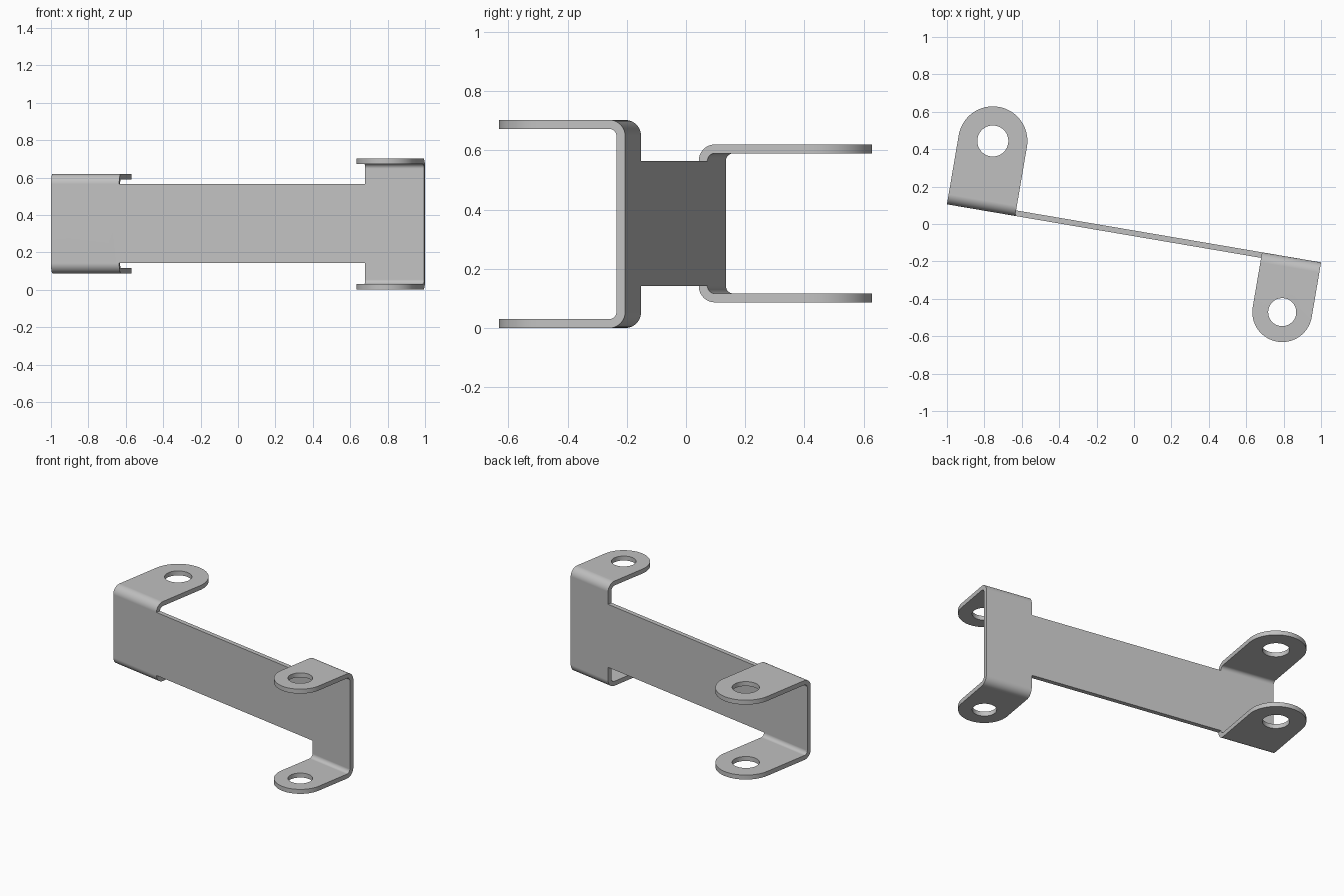
import bpy
import bmesh
from math import sin, cos, radians, pi
from mathutils import Vector

T = 0.03          # sheet thickness
HALF = 1.012      # half length of the folded link
BEND = 0.055      # outer bend radius

old = bpy.data.objects.get("Cube")
if old:
    bpy.data.objects.remove(old, do_unlink=True)

steel = bpy.data.materials.new("grey_steel")
steel.use_nodes = True
GREY = (0.53, 0.53, 0.53, 1)
steel.diffuse_color = GREY
steel.node_tree.nodes["Principled BSDF"].inputs["Base Color"].default_value = GREY


def prism(name, points, depth):
    """Solid made by sweeping a closed outline along a vector."""
    bm = bmesh.new()
    face = bm.faces.new([bm.verts.new(p) for p in points])
    swept = bmesh.ops.extrude_face_region(bm, geom=[face])["geom"]
    verts = [g for g in swept if isinstance(g, bmesh.types.BMVert)]
    bmesh.ops.translate(bm, verts=verts, vec=Vector(depth))
    bmesh.ops.recalc_face_normals(bm, faces=bm.faces)
    mesh = bpy.data.meshes.new(name)
    bm.to_mesh(mesh)
    bm.free()
    mesh.materials.append(steel)
    obj = bpy.data.objects.new(name, mesh)
    bpy.context.collection.objects.link(obj)
    return obj


def arc(cx, cy, r, start, end, n):
    angles = [radians(start + (end - start) * i / n) for i in range(n + 1)]
    return [(cx + r * cos(a), cy + r * sin(a)) for a in angles]


def combine(target, tool, operation):
    """Apply a boolean and discard the tool."""
    tool.hide_render = True
    mod = target.modifiers.new(operation, 'BOOLEAN')
    mod.operation = operation
    mod.solver = 'EXACT'
    mod.object = tool
    bpy.context.view_layer.objects.active = target
    bpy.ops.object.modifier_apply(modifier=mod.name)
    bpy.data.objects.remove(tool, do_unlink=True)


def clevis(name, side, x, radius, reach, hole, z0, z1):
    """U-shaped end with two rounded, drilled ears pointing to side * y."""
    far = reach + radius + 0.05
    b = BEND - T / 2
    inner = BEND - T
    section = [(far, z0)]
    section += arc(b, z0 + BEND, BEND, 270, 180, 10)
    section += arc(b, z1 - BEND, BEND, 180, 90, 10)
    section += [(far, z1), (far, z1 - T)]
    section += arc(b, z1 - BEND, inner, 90, 180, 10)
    section += arc(b, z0 + BEND, inner, 180, 270, 10)
    section += [(far, z0 + T)]
    wide = radius + 0.05
    body = prism(name, [(x - wide, side * y, z) for y, z in section], (2 * wide, 0, 0))

    # Rounded ear outline, then the pin hole
    outline = [(x + radius, -0.1)] + arc(x, reach, radius, 0, 180, 48) + [(x - radius, -0.1)]
    combine(body, prism("ear_cutter", [(px, side * y, -0.1) for px, y in outline], (0, 0, 1)), 'INTERSECT')
    circle = arc(x, side * reach, hole, 0, 360, 48)[:-1]
    combine(body, prism("hole_cutter", [(px, y, -0.1) for px, y in circle], (0, 0, 1)), 'DIFFERENCE')
    return body


# Two clevis ends facing opposite ways
right_end = clevis("right_clevis", 1, -HALF + 0.185, 0.185, 0.36, 0.083, 0.087, 0.62)
left_end = clevis("left_clevis", -1, HALF - 0.16, 0.16, 0.282, 0.075, 0.0, 0.703)

# Flat connecting web, fused with both ends into one folded sheet
h = T / 2
link = prism("folded_link", [(-0.7, -h, 0.142), (0.75, -h, 0.142), (0.75, h, 0.142), (-0.7, h, 0.142)], (0, 0, 0.423))
combine(link, right_end, 'UNION')
combine(link, left_end, 'UNION')

# Smooth bends and holes, crisp sheet edges
link.data.shade_smooth()
link.data.set_sharp_from_angle(angle=radians(30))
normals = link.modifiers.new("even_normals", 'WEIGHTED_NORMAL')
normals.keep_sharp = True

link.rotation_euler.z = radians(-9.67)
link.location.y = -0.05
